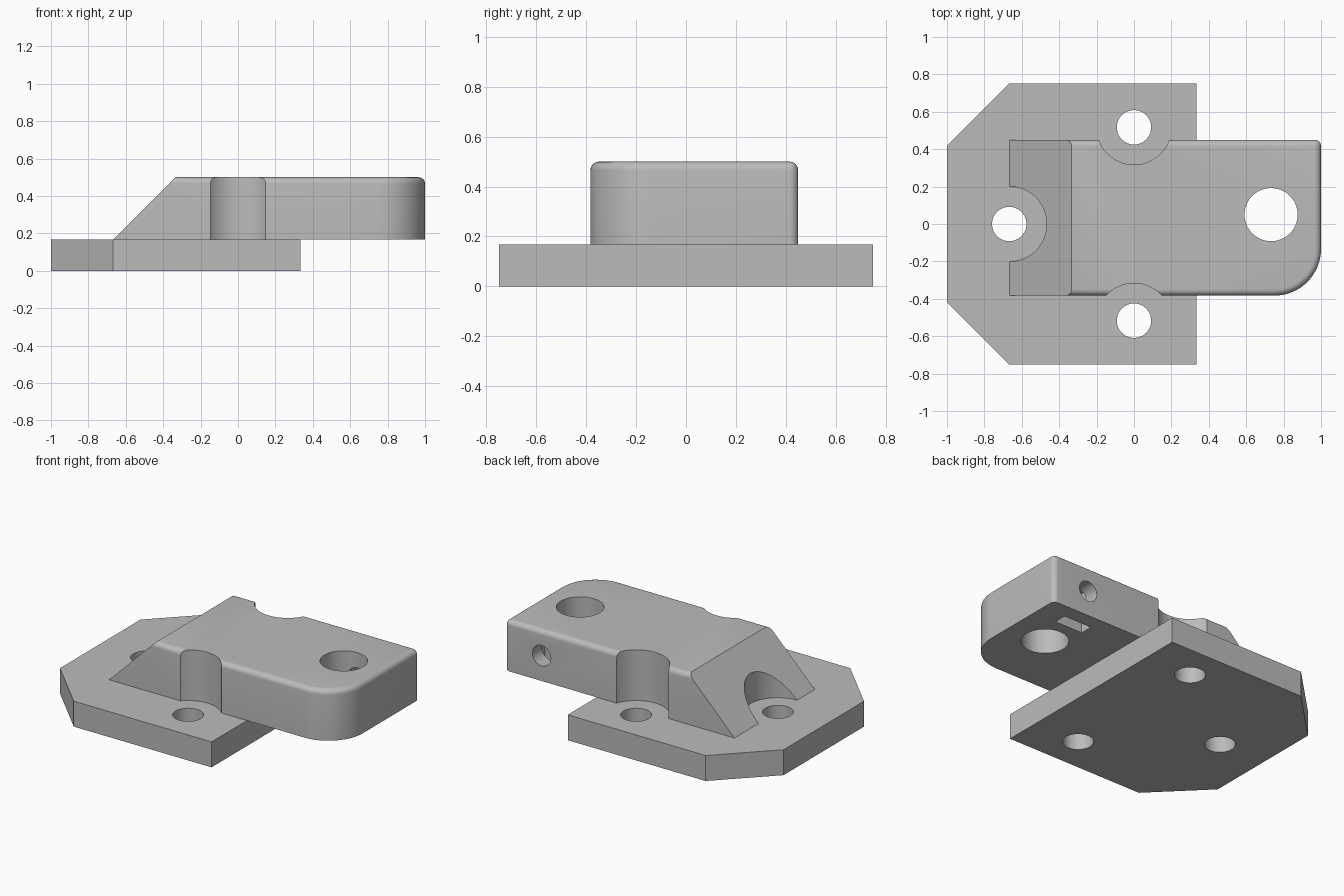
import bpy, bmesh
from math import sin, cos, pi, radians

if "Cube" in bpy.data.objects:
    bpy.data.objects.remove(bpy.data.objects["Cube"])

grey = bpy.data.materials.new("machined_grey")
grey.use_nodes = True
colour = (0.5, 0.5, 0.5, 1)
grey.diffuse_color = colour
grey.node_tree.nodes["Principled BSDF"].inputs["Base Color"].default_value = colour

BASE_TOP, TOP = 0.167, 0.5


def loft(name, rings):
    """Skin a stack of equal-length rings and cap both ends."""
    bm = bmesh.new()
    loops = [[bm.verts.new(p) for p in ring] for ring in rings]
    n = len(loops[0])
    for low, high in zip(loops, loops[1:]):
        for i in range(n):
            j = (i + 1) % n
            bm.faces.new((low[i], low[j], high[j], high[i]))
    bm.faces.new(loops[0][::-1])
    bm.faces.new(loops[-1])
    bmesh.ops.remove_doubles(bm, verts=bm.verts, dist=0.0005)
    bmesh.ops.recalc_face_normals(bm, faces=bm.faces)
    mesh = bpy.data.meshes.new(name)
    bm.to_mesh(mesh)
    bm.free()
    mesh.materials.append(grey)
    obj = bpy.data.objects.new(name, mesh)
    bpy.context.collection.objects.link(obj)
    return obj


def prism(name, outline, z0, z1):
    return loft(name, [[(x, y, z) for x, y in outline] for z in (z0, z1)])


def circle(x, y, r, n=64):
    return [(x + r * cos(2 * pi * i / n), y + r * sin(2 * pi * i / n)) for i in range(n)]


def cut(target, cutter):
    mod = target.modifiers.new("cut", "BOOLEAN")
    mod.operation, mod.solver, mod.object = "DIFFERENCE", "EXACT", cutter
    bpy.context.view_layer.objects.active = target
    bpy.ops.object.modifier_apply(modifier=mod.name)
    bpy.data.objects.remove(cutter)


def arc(cx, cy, r, start, n=16):
    return [(cx + r * cos(start + pi / 2 * i / n), cy + r * sin(start + pi / 2 * i / n))
            for i in range(n + 1)]


# Base plate with two clipped corners
plate = prism("base_plate", [(0.333, -0.75), (0.333, 0.75), (-0.667, 0.75), (-1, 0.417),
                             (-1, -0.417), (-0.667, -0.75)], 0, BASE_TOP)


# Upper block: rounded outline, with a rolled top edge
FILLET = 0.034


def block_ring(inset, z):
    x, front, back = 1 - inset, -0.383 + inset, 0.45 - inset
    big, small = 0.25 - inset, max(FILLET - inset, 0.001)
    outline = ([(-0.9, front)] + arc(x - big, front + big, big, -pi / 2)
               + arc(x - small, back - small, small, 0) + [(-0.9, back)])
    return [(px, py, z) for px, py in outline]


STEPS = 6
rolled = [block_ring(FILLET * (1 - cos(pi / 2 * i / STEPS)),
                     TOP - FILLET * (1 - sin(pi / 2 * i / STEPS))) for i in range(STEPS + 1)]
block = loft("clamp_block", [block_ring(0, BASE_TOP)] + rolled)

# Sloped end of the block
slope = [(-0.667 - 0.1, BASE_TOP - 0.1), (-0.333 + 0.1, TOP + 0.1), (-1.2, TOP + 0.1),
         (-1.2, BASE_TOP - 0.1)]
cut(block, loft("slope_cutter", [[(x, y, z) for x, z in slope] for y in (-1, 1)]))

# Three bolt holes in the plate, each with a clearance notch in the block
for x, y in ((0, 0.517), (0, -0.517), (-0.667, 0)):
    cut(plate, prism("bolt_cutter", circle(x, y, 0.092), -0.1, 0.3))
    cut(block, prism("notch_cutter", circle(x, y, 0.2), 0.1, 0.6))

# Rod hole, set screw hole and nut slot
HOLE_X, HOLE_Y = 0.733, 0.05
cut(block, prism("rod_cutter", circle(HOLE_X, HOLE_Y, 0.142), 0.1, 0.6))
cut(block, loft("screw_cutter", [[(x, y, z) for x, z in circle(HOLE_X, 0.333, 0.067, 32)]
                                 for y in (HOLE_Y, 0.6)]))
w = 0.102
cut(block, prism("nut_cutter", [(HOLE_X - w, 0.268), (HOLE_X + w, 0.268),
                                (HOLE_X + w, 0.352), (HOLE_X - w, 0.352)], 0.1, 0.435))

# Smooth curved walls, keep machined edges sharp
for obj in (plate, block):
    bpy.ops.object.select_all(action="DESELECT")
    obj.select_set(True)
    bpy.context.view_layer.objects.active = obj
    bpy.ops.object.shade_smooth_by_angle(angle=radians(30))
